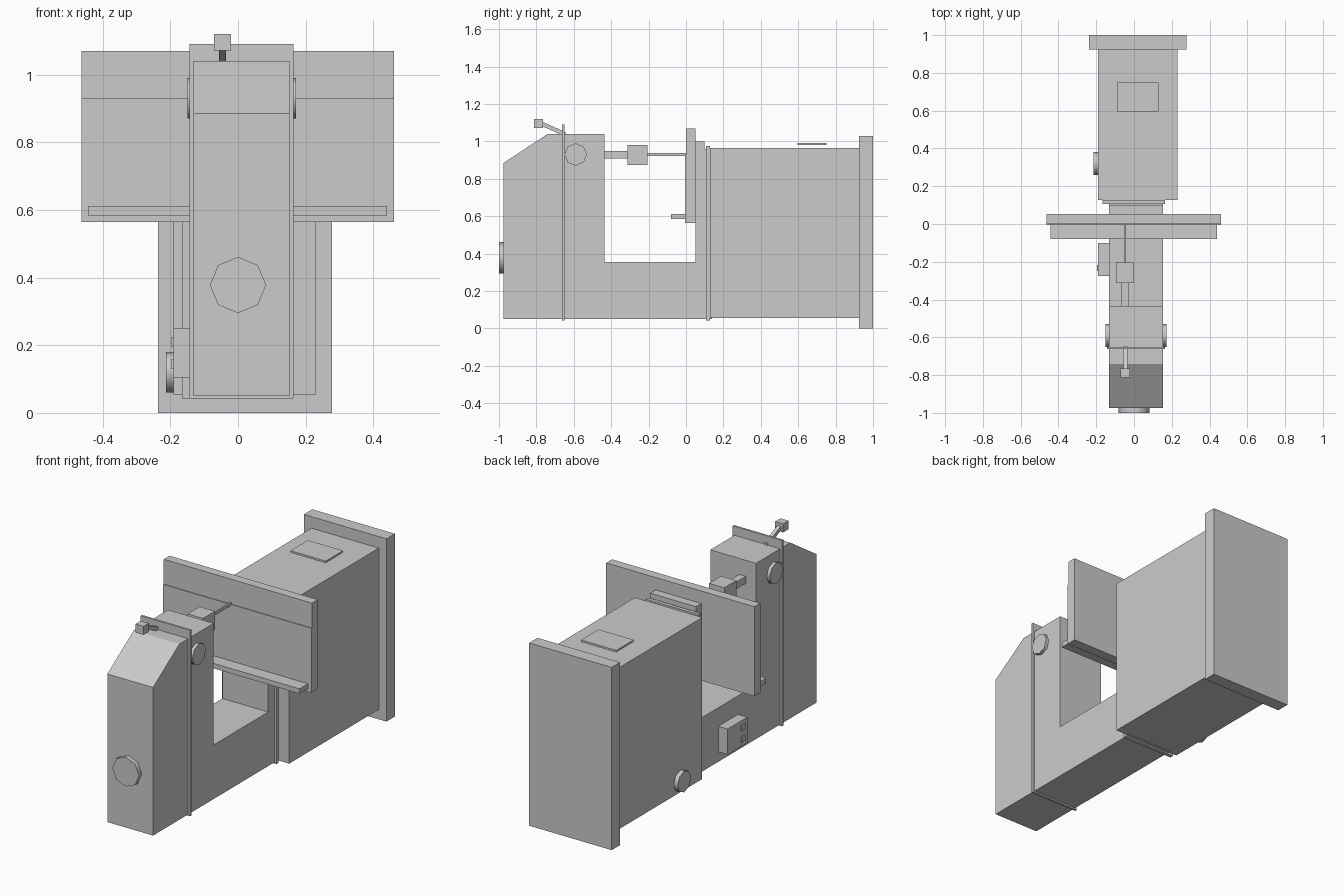
import bpy, bmesh, math
from mathutils import Matrix, Vector

cube = bpy.data.objects.get("Cube")
if cube:
    bpy.data.objects.remove(cube, do_unlink=True)

grey = bpy.data.materials.new("plain grey")
grey.use_nodes = True
colour = (0.6, 0.6, 0.6, 1)
grey.diffuse_color = colour
next(n for n in grey.node_tree.nodes
     if n.type == "BSDF_PRINCIPLED").inputs["Base Color"].default_value = colour


def finish(name, bm):
    bmesh.ops.recalc_face_normals(bm, faces=bm.faces)
    mesh = bpy.data.meshes.new(name)
    bm.to_mesh(mesh)
    bm.free()
    mesh.materials.append(grey)
    obj = bpy.data.objects.new(name, mesh)
    bpy.context.collection.objects.link(obj)
    return obj


def box(name, x, y, z):
    bm = bmesh.new()
    centre = Vector([(a + b) / 2 for a, b in (x, y, z)])
    size = [b - a for a, b in (x, y, z)]
    bmesh.ops.create_cube(bm, size=1, matrix=Matrix.Translation(centre) @ Matrix.Diagonal((*size, 1)))
    return finish(name, bm)


def prism(name, profile, x):
    """Extrude a (y, z) outline across x."""
    bm = bmesh.new()
    face = bm.faces.new([bm.verts.new((x[0], y, z)) for y, z in profile])
    out = bmesh.ops.extrude_face_region(bm, geom=[face])["geom"]
    moved = [v for v in out if isinstance(v, bmesh.types.BMVert)]
    bmesh.ops.translate(bm, verts=moved, vec=(x[1] - x[0], 0, 0))
    return finish(name, bm)


def dial(name, centre, radius, depth, axis):
    """Eight-sided disc with one corner at the top and smooth rim."""
    bm = bmesh.new()
    turn = Matrix.Rotation(math.pi / 2, 4, "Y" if axis == "x" else "X")
    bmesh.ops.create_cone(bm, cap_ends=True, segments=8, radius1=radius, radius2=radius,
                          depth=depth, matrix=Matrix.Translation(centre) @ turn)
    for f in bm.faces:
        f.smooth = len(f.verts) == 4
    for e in bm.edges:
        e.smooth = all(len(f.verts) == 4 for f in e.link_faces)
    return finish(name, bm)


# C-shaped frame with a sloped nose
prism("main_frame", [(-0.975, 0.05), (-0.975, 0.885), (-0.74, 1.04), (-0.435, 1.04),
                     (-0.435, 0.355), (0.05, 0.355), (0.05, 1.0), (0.10, 1.0),
                     (0.10, 0.96), (0.14, 0.96), (0.14, 0.05)], (-0.132, 0.153))
box("front_collar", (-0.143, 0.164), (-0.662, -0.65), (0.042, 1.09))
box("rear_collar", (-0.166, 0.164), (0.107, 0.127), (0.042, 0.975))

# Rear housing
box("housing", (-0.19, 0.23), (0.127, 0.925), (0.055, 0.965))
box("rear_flange", (-0.237, 0.278), (0.925, 1.0), (0.0, 1.03))
box("top_cover", (-0.09, 0.13), (0.595, 0.75), (0.98, 0.991))

# Wide work plate with a slightly thicker lower panel and a ledge
box("work_plate", (-0.463, 0.461), (0.0, 0.052), (0.565, 1.07))
box("lower_panel", (-0.463, 0.461), (-0.005, 0.0), (0.565, 0.93))
box("ledge", (-0.443, 0.44), (-0.08, 0.0), (0.584, 0.612))

# Spindle
box("spindle_tip", (-0.052, -0.042), (-0.21, 0.0), (0.922, 0.938))
box("spindle_block", (-0.095, 0.0), (-0.312, -0.205), (0.875, 0.98))
box("spindle_shaft", (-0.068, -0.028), (-0.44, -0.31), (0.91, 0.95))

# Lever
prism("lever_arm", [(-0.78, 1.087), (-0.78, 1.11), (-0.645, 1.05), (-0.645, 1.025)], (-0.056, -0.035))
box("lever_handle", (-0.071, -0.021), (-0.812, -0.764), (1.072, 1.12))

# Dials
for side, x in (("left", 0.16), ("right", -0.139)):
    dial(side + "_dial", (x, -0.59, 0.93), 0.06, 0.022, "x")
dial("front_dial", (0, -0.984, 0.378), 0.083, 0.032, "y")
dial("housing_dial", (-0.2, 0.32, 0.12), 0.06, 0.027, "x")

# Switch box
box("switch_box", (-0.19, -0.13), (-0.275, -0.10), (0.105, 0.25))
for name, z in (("lower", 0.13), ("upper", 0.195)):
    box(name + "_button", (-0.196, -0.189), (-0.25, -0.218), (z, z + 0.03))
